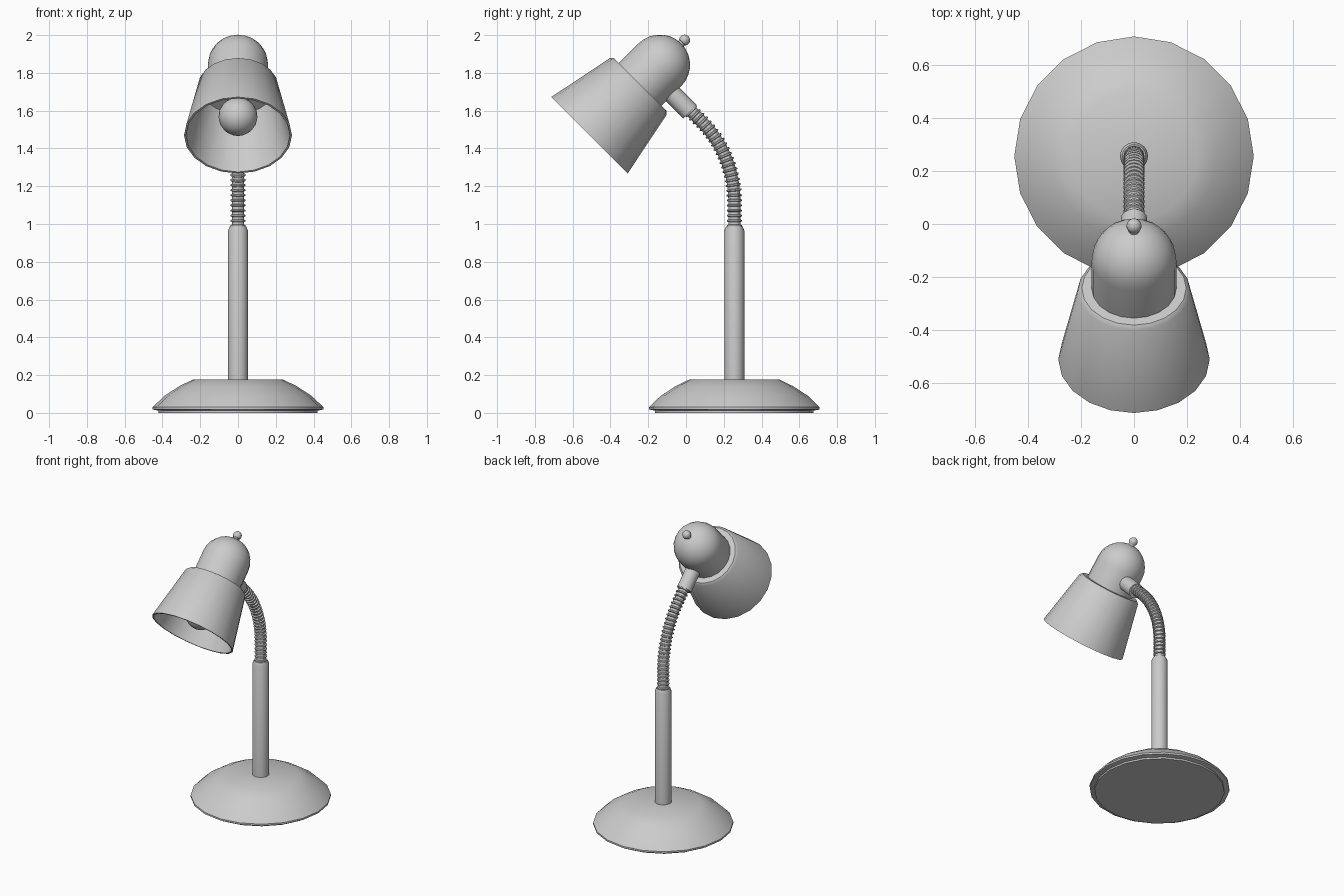
import bpy, bmesh, math
from mathutils import Matrix, Vector

if "Cube" in bpy.data.objects:
    bpy.data.objects.remove(bpy.data.objects["Cube"])

SIDES = 20
POST_Y = 0.256


def finish(name, bm, angle=38):
    bmesh.ops.recalc_face_normals(bm, faces=bm.faces)
    mesh = bpy.data.meshes.new(name)
    bm.to_mesh(mesh)
    bm.free()
    ob = bpy.data.objects.new(name, mesh)
    bpy.context.collection.objects.link(ob)
    bpy.ops.object.select_all(action='DESELECT')
    ob.select_set(True)
    bpy.context.view_layer.objects.active = ob
    bpy.ops.object.shade_smooth_by_angle(angle=math.radians(angle))
    return ob


def skin(name, rings, angle=38):
    """Bridge rings given as (matrix, radius, sides); radius 0 makes a pole."""
    bm = bmesh.new()
    loops = []
    for mat, r, n in rings:
        if r == 0:
            loops.append([bm.verts.new(mat @ Vector((0, 0, 0)))] * n)
        else:
            loops.append([bm.verts.new(mat @ Vector((r * math.cos(2 * math.pi * i / n),
                                                     r * math.sin(2 * math.pi * i / n), 0)))
                          for i in range(n)])
    for a, b in zip(loops, loops[1:]):
        n = len(a)
        for i in range(n):
            j = (i + 1) % n
            corners = list(dict.fromkeys((a[i], a[j], b[j], b[i])))
            if len(corners) > 2:
                bm.faces.new(corners)
    return finish(name, bm, angle)


def lathe(name, profile, frame, n=SIDES, angle=38):
    return skin(name, [(frame @ Matrix.Translation((0, 0, h)), r, n) for r, h in profile], angle)


def arc(r, h, start, end, steps):
    """Profile points on a circle centred on the axis, angles from the equator."""
    pts = []
    for i in range(steps + 1):
        a = math.radians(start + (end - start) * i / steps)
        pts.append((0 if abs(math.cos(a)) < 1e-6 else r * math.cos(a), h + r * math.sin(a)))
    return pts


def frame(y, z, tilt):
    return Matrix.Translation((0, y, z)) @ Matrix.Rotation(math.radians(tilt), 4, 'X')


stand = frame(POST_Y, 0, 0)
head = frame(-0.511, 1.47, -45)     # origin at the shade mouth, axis up the lamp head

# Weighted base and post
lathe("base", [(0, 0), (0.42, 0), (0.42, 0.012), (0.452, 0.018), (0.452, 0.03),
               (0.39, 0.09), (0.31, 0.142), (0.24, 0.176), (0, 0.176)], stand)
lathe("post", [(0, 0.15), (0.053, 0.15), (0.053, 0.965), (0.044, 0.987), (0, 0.987)], stand, 16)

# Ribbed gooseneck: straight, 45 degree bend, straight
STRAIGHT, BEND_R, TAIL = 0.15, 0.6, 0.10
BEND = BEND_R * math.pi / 4


def neck_frame(s):
    if s < STRAIGHT:
        return frame(POST_Y, 0.97 + s, 0)
    a = min((s - STRAIGHT) / BEND_R, math.pi / 4)
    extra = max(0, s - STRAIGHT - BEND)
    y = POST_Y - BEND_R * (1 - math.cos(a)) - extra * math.sin(a)
    z = 0.97 + STRAIGHT + BEND_R * math.sin(a) + extra * math.cos(a)
    return frame(y, z, math.degrees(a))


pitch = 0.027
rings = [(neck_frame(0), 0, 12)]
for k in range(int((STRAIGHT + BEND + TAIL) / pitch)):
    for f, r in ((0, 0.032), (0.5, 0.032), (0.62, 0.04), (0.88, 0.04)):
        rings.append((neck_frame((k + f) * pitch), r, 12))
rings.append((rings[-1][0], 0, 12))
skin("gooseneck", rings, 30)

# Collar joining the gooseneck to the lamp head
lathe("neck_collar", [(0, 0), (0.05, 0), (0.05, 0.17), (0, 0.17)], frame(0.021, 1.594, 45), 16)

# Thin-walled conical shade
lathe("shade", [(0, 0.36), (0.197, 0.36), (0.275, 0), (0.286, 0), (0.212, 0.366),
                (0.197, 0.38), (0, 0.38)], head)

# Domed socket cap with a switch knob at its tip
lathe("socket_cap", [(0, 0.37), (0.16, 0.37)] + arc(0.16, 0.527, 0, 90, 7), head)
lathe("switch_knob", [(0, 0.66), (0.02, 0.66), (0.02, 0.695)] + arc(0.029, 0.712, -35, 90, 6), head, 12)

# Bulb with its neck inside the shade
lathe("bulb", arc(0.103, 0.14, -90, 55, 10) + [(0.05, 0.26), (0.05, 0.365), (0, 0.365)], head)
